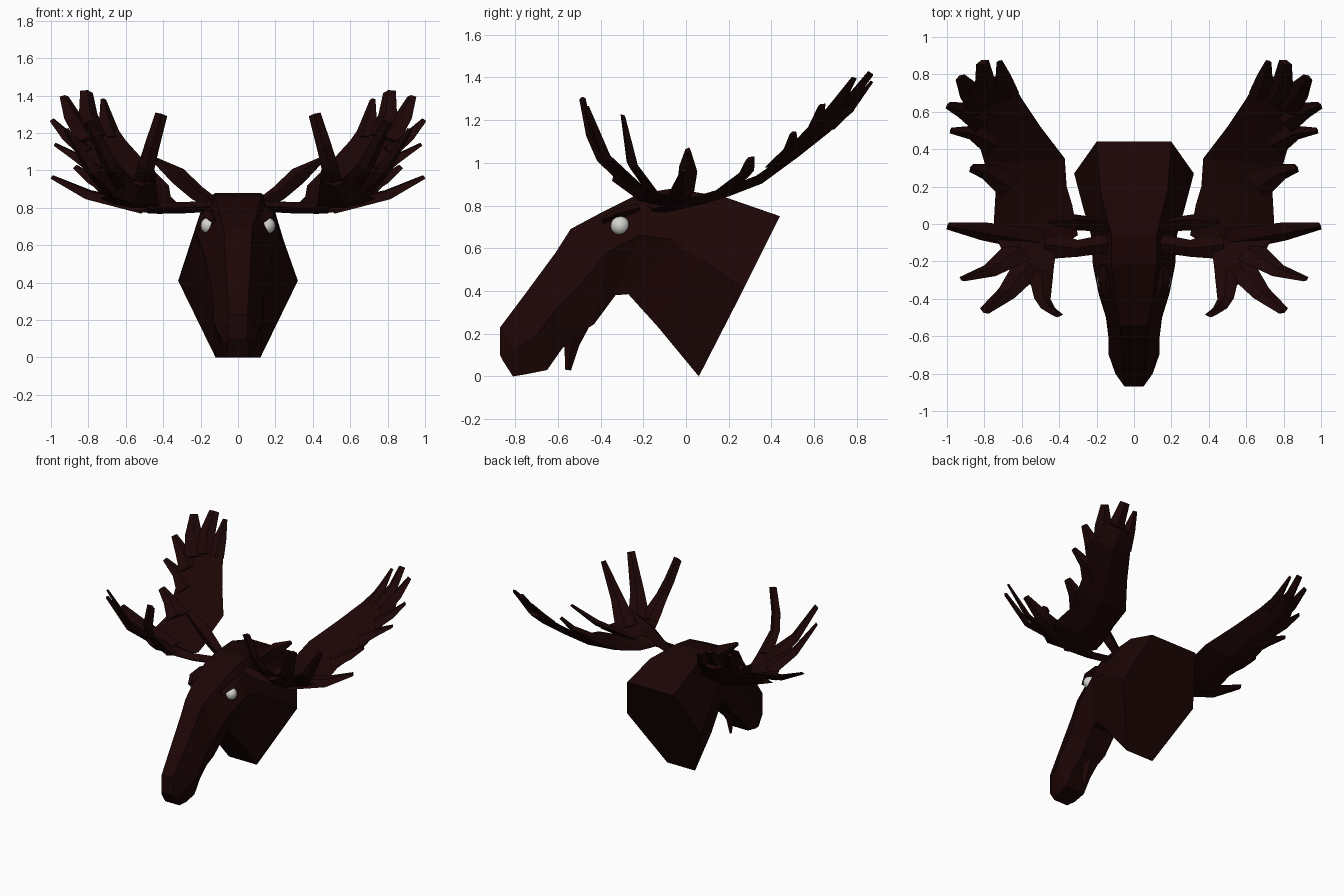
import bpy, bmesh
from mathutils import Vector as V


def material(name, rgb):
    m = bpy.data.materials.new(name)
    m.diffuse_color = (*rgb, 1)
    return m


BROWN = material("dark brown", (0.012, 0.0016, 0.0016))
WHITE = material("eye white", (0.65, 0.65, 0.62))


def loft(name, rings, mirror=True):
    """Skin a row of equal rings, cap both ends, flat shaded."""
    bm = bmesh.new()
    rows = [[bm.verts.new(p) for p in r] for r in rings]
    n = len(rows[0])
    for a, b in zip(rows, rows[1:]):
        for i in range(n):
            j = (i + 1) % n
            bm.faces.new((a[i], a[j], b[j], b[i]))
    bm.faces.new(rows[0])
    bm.faces.new(rows[-1])
    bmesh.ops.recalc_face_normals(bm, faces=bm.faces)
    me = bpy.data.meshes.new(name)
    bm.to_mesh(me)
    bm.free()
    me.materials.append(BROWN)
    ob = bpy.data.objects.new(name, me)
    bpy.context.collection.objects.link(ob)
    if mirror:
        mod = ob.modifiers.new("Mirror", "MIRROR")
        mod.use_axis = (True, False, False)
        mod.use_mirror_merge = False
    return ob


def limb(name, path, facing, thick=0.6, mirror=True, most=0.03):
    """Tapered diamond-section limb; path = (x, y, z, half width)."""
    pts = [V(p[:3]) for p in path]
    rings = []
    for i, p in enumerate(pts):
        t = (pts[min(i + 1, len(pts) - 1)] - pts[max(i - 1, 0)]).normalized()
        s = t.cross(V(facing)).normalized()
        n = s.cross(t)
        w = path[i][3]
        h = min(w * thick, most)
        rings.append([p + s * w, p + n * h, p - s * w, p - n * h])
    return loft(name, rings, mirror)


def palm(name, pairs, facing, h=0.022):
    """Broad antler blade from inner and outer edge points."""
    n = V(facing).normalized() * h
    rings = []
    for p in pairs:
        a, b = V(p[:3]), V(p[3:])
        c = (a + b) / 2 - n * 0.5
        rings.append([a, c + n, b, c - n])
    return loft(name, rings)


# Neck, skull and muzzle: y, z, half width of the top, middle and bottom edges
SECTIONS = [
    (.44, .75, .20, .27, .41, .32, .06, 0, .12),
    (.18, .84, .18, .08, .54, .27, -.13, .23, .13),
    (-.06, .88, .12, -.06, .64, .23, -.27, .385, .11),
    (-.22, .855, .12, -.22, .66, .22, -.33, .38, .10),
    (-.40, .765, .10, -.37, .58, .19, -.43, .245, .09),
    (-.54, .69, .075, -.50, .42, .15, -.50, .20, .08),
    (-.61, .58, .07, -.62, .30, .135, -.58, .13, .08),
    (-.75, .39, .06, -.70, .19, .135, -.65, .03, .08),
    (-.87, .23, .05, -.80, .12, .10, -.75, .01, .08),
    (-.87, .10, .05, -.855, .07, .06, -.81, 0, .06),
]
rings = []
for s in SECTIONS:
    right = [(s[k + 2], s[k], s[k + 1]) for k in (0, 3, 6)]
    rings.append(right + [(-x, y, z) for x, y, z in reversed(right)])
loft("head", rings, mirror=False)

# Hanging bell under the chin
limb("chin_bell", [(0, -.50, .27, .06), (0, -.535, .15, .035), (0, -.552, .03, .014)],
     (1, 0, 0), 0.8, mirror=False)

# Ears and brows
limb("ears", [(.14, -.02, .83, .035), (.22, 0, .88, .045), (.32, .01, .97, .05), (.45, .01, 1.06, .015)],
     (0, -1, .4), 0.9, most=0.045)
limb("brows", [(.15, -.22, .79, .03), (.155, -.31, .765, .04), (.13, -.39, .73, .025)],
     (0, 0, 1), 0.6)

# Antler beams and blades
limb("antler_beams", [(.12, -.10, .81, .05), (.30, -.13, .80, .045), (.48, -.11, .80, .08)],
     (0, 0, 1), 0.8)
REAR, FRONT = (-.3, -.5, .8), (-.2, .6, .7)
palm("rear_palms", [
    (.30, -.06, .81, .50, -.17, .775),
    (.33, .10, .83, .75, 0, .83),
    (.36, .20, .86, .74, .17, .88),
    (.37, .35, .92, .80, .33, .94),
    (.50, .52, 1.05, .85, .50, 1.06),
    (.60, .67, 1.16, .90, .64, 1.18),
    (.67, .79, 1.26, .87, .75, 1.28)], REAR)
palm("front_palms", [
    (.40, -.08, .79, .76, -.03, .84),
    (.425, -.20, .82, .68, -.19, .87),
    (.44, -.34, .94, .58, -.31, .94)], FRONT)

# Antler points around the blade edges
REAR_TINES = [
    [(.50, -.09, .80, .07), (.80, -.04, .87, .055), (.995, -.01, .965, .022)],
    [(.66, .20, .89, .08), (.78, .28, .95, .05), (.87, .30, 1.02, .025)],
    [(.74, .43, 1.0, .08), (.86, .49, 1.07, .045), (.98, .50, 1.14, .018)],
    [(.80, .55, 1.10, .08), (.91, .61, 1.18, .05), (.995, .635, 1.27, .022)],
    [(.80, .62, 1.16, .08), (.88, .71, 1.28, .06), (.93, .785, 1.395, .028)],
    [(.74, .66, 1.18, .08), (.80, .77, 1.30, .055), (.81, .865, 1.42, .036)],
    [(.67, .68, 1.17, .06), (.70, .78, 1.27, .045), (.72, .87, 1.38, .016)],
]
FRONT_TINES = [
    [(.50, -.26, .89, .07), (.49, -.40, 1.02, .045), (.46, -.45, 1.13, .04), (.41, -.485, 1.30, .033)],
    [(.56, -.22, .88, .08), (.68, -.37, 1.02, .05), (.80, -.465, 1.26, .028)],
    [(.61, -.14, .84, .08), (.77, -.25, .99, .045), (.92, -.295, 1.22, .018)],
]
for group, tines, facing in (("rear_tine", REAR_TINES, REAR), ("front_tine", FRONT_TINES, FRONT)):
    for i, path in enumerate(tines):
        limb(f"{group}_{i + 1}", path, facing, 0.45, most=0.022)

# Eyes
for side, label in ((1, "left"), (-1, "right")):
    bpy.ops.mesh.primitive_uv_sphere_add(segments=12, ring_count=8, radius=.045,
                                         location=(side * .155, -.308, .705))
    eye = bpy.context.object
    eye.name = f"{label}_eye"
    eye.data.materials.append(WHITE)
    bpy.ops.object.shade_smooth()
